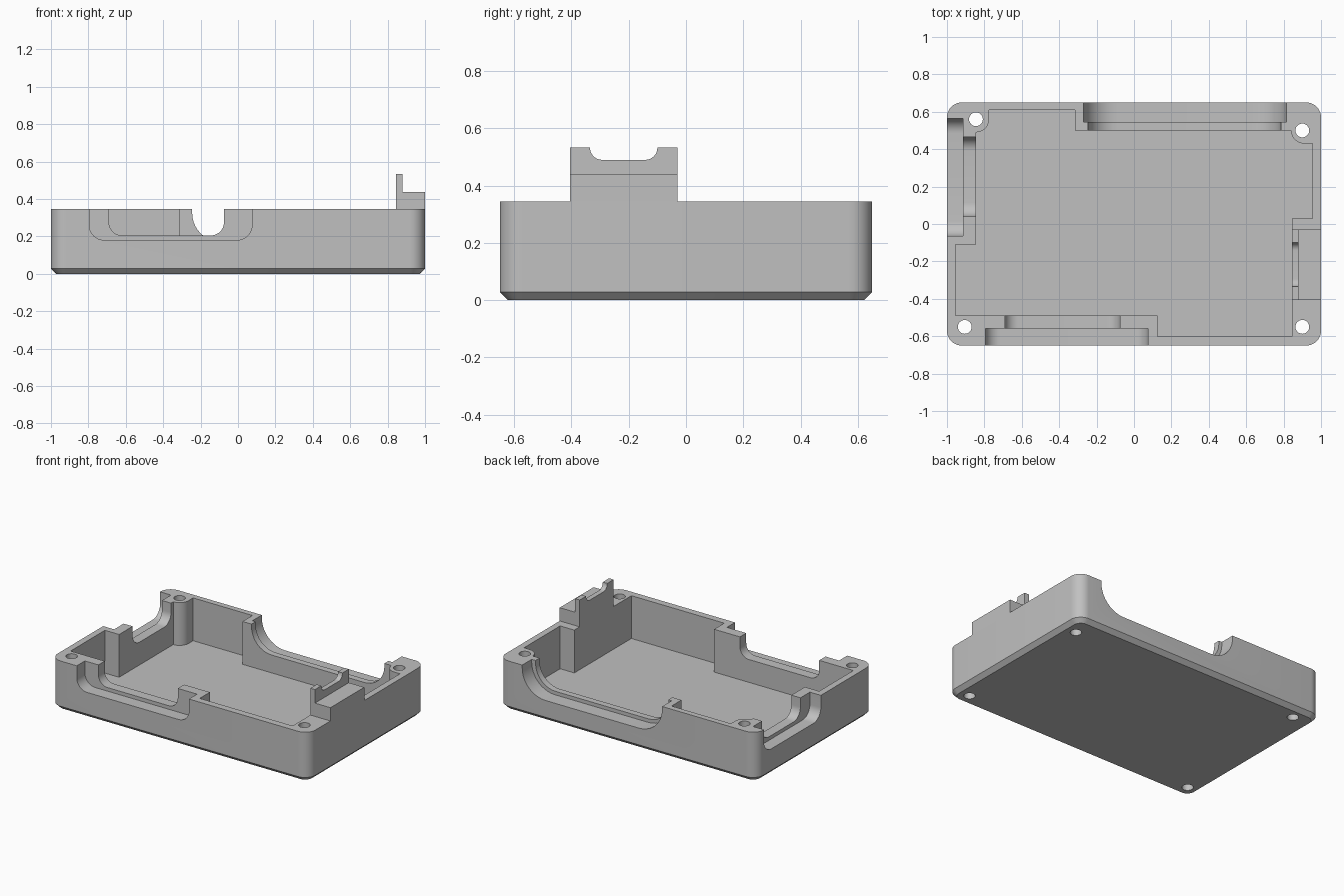
import bpy, bmesh, math
from mathutils import Vector

if "Cube" in bpy.data.objects:
    bpy.data.objects.remove(bpy.data.objects["Cube"])

grey = bpy.data.materials.new("light_grey")
grey.diffuse_color = (0.53, 0.53, 0.53, 1)
grey.use_nodes = True
grey.node_tree.nodes["Principled BSDF"].inputs["Base Color"].default_value = grey.diffuse_color

TOP, FLOOR = 0.345, 0.045


def arc(cx, cy, r, a0, a1, n=10):
    return [(cx + r * math.cos(math.radians(a0 + (a1 - a0) * i / n)),
             cy + r * math.sin(math.radians(a0 + (a1 - a0) * i / n))) for i in range(n + 1)]


def rounded_rect(hx, hy, r):
    pts = []
    for sx, sy, a in ((1, 1, 0), (-1, 1, 90), (-1, -1, 180), (1, -1, 270)):
        pts += arc(sx * (hx - r), sy * (hy - r), r, a, a + 90)
    return pts


def loft(name, rings):
    """Closed solid through rings that share one point count."""
    bm = bmesh.new()
    vs = [[bm.verts.new(p) for p in ring] for ring in rings]
    n = len(vs[0])
    for a, b in zip(vs, vs[1:]):
        for i in range(n):
            bm.faces.new((a[i], a[(i + 1) % n], b[(i + 1) % n], b[i]))
    bm.faces.new(vs[0][::-1])
    bm.faces.new(vs[-1])
    bmesh.ops.recalc_face_normals(bm, faces=bm.faces)
    mesh = bpy.data.meshes.new(name)
    bm.to_mesh(mesh)
    bm.free()
    mesh.materials.append(grey)
    ob = bpy.data.objects.new(name, mesh)
    bpy.context.collection.objects.link(ob)
    return ob


def prism(name, outline, lo, hi, axis="z"):
    """Extrude a 2D outline along one axis."""
    place = {"x": lambda u, v, w: (w, u, v),
             "y": lambda u, v, w: (u, w, v),
             "z": lambda u, v, w: (u, v, w)}[axis]
    return loft(name, [[place(u, v, w) for u, v in outline] for w in (lo, hi)])


def u_shape(u0, u1, z, r, top=0.7):
    """Opening with rounded lower corners, open at the top."""
    return ([(u1, top), (u0, top)] + arc(u0 + r, z + r, r, 180, 270)
            + arc(u1 - r, z + r, r, 270, 360))


def cut(target, cutter):
    mod = target.modifiers.new("cut", "BOOLEAN")
    mod.operation, mod.solver, mod.object = "DIFFERENCE", "EXACT", cutter
    bpy.context.view_layer.objects.active = target
    bpy.ops.object.modifier_apply(modifier=mod.name)
    bpy.data.objects.remove(cutter)


def smooth(ob):
    bpy.ops.object.select_all(action="DESELECT")
    ob.select_set(True)
    bpy.context.view_layer.objects.active = ob
    bpy.ops.object.shade_smooth_by_angle(angle=math.radians(30))


# Tray body with chamfered underside
rings = []
for inset, z in ((0.028, 0), (0, 0.028), (0, TOP)):
    rings.append([(x, y, z) for x, y in rounded_rect(1 - inset, 0.65 - inset, 0.08 - inset)])
tray = loft("case_tray", rings)

# Inner cavity, stepping around the thick walls and screw posts
cavity = [(-0.955, -0.49), (0.125, -0.49), (0.125, -0.602), (0.845, -0.602),
          (0.845, 0.03), (0.955, 0.03), (0.955, 0.43)]
cavity += arc(0.91, 0.5, 0.07, 270, 180)
cavity += [(-0.315, 0.5), (-0.315, 0.61), (-0.775, 0.61)]
cavity += arc(-0.845, 0.56, 0.07, 0, -90)
cavity += [(-0.845, -0.11), (-0.955, -0.11)]
cut(tray, prism("cavity_cutter", cavity, FLOOR, 0.8))

# Stepped port openings: u range, bottom, radius, depth range, axis
openings = [
    (-0.795, 0.075, 0.18, 0.08, -0.8, -0.56, "y"),     # front recess
    (-0.69, -0.075, 0.205, 0.07, -0.62, -0.42, "y"),   # front port
    (-0.27, 0.815, 0.145, 0.18, 0.545, 0.8, "y"),      # back recess
    (-0.245, 0.785, 0.17, 0.155, 0.42, 0.6, "y"),      # back port
    (-0.065, 0.565, 0.18, 0.08, -1.2, -0.915, "x"),    # left recess
    (0.04, 0.465, 0.205, 0.075, -0.95, -0.78, "x"),    # left port
]
for u0, u1, z, r, lo, hi, axis in openings:
    cut(tray, prism("port_cutter", u_shape(u0, u1, z, r), lo, hi, axis))

# Screw holes through the corners
for x, y in ((-0.905, -0.55), (0.9, -0.55), (0.9, 0.5), (-0.845, 0.56)):
    cut(tray, prism("hole_cutter", arc(x, y, 0.037, 0, 345, 23), -0.2, 0.6))
smooth(tray)

# Raised ledge with a notched fin on the right wall
ledge_profile = [(0.845, TOP), (1, TOP), (1, 0.438), (0.88, 0.438), (0.88, 0.533), (0.845, 0.533)]
ledge = prism("notched_ledge", ledge_profile, -0.405, -0.03, "y")
cut(ledge, prism("notch_cutter", u_shape(-0.335, -0.1, 0.49, 0.042), 0.8, 0.95, "x"))
smooth(ledge)
